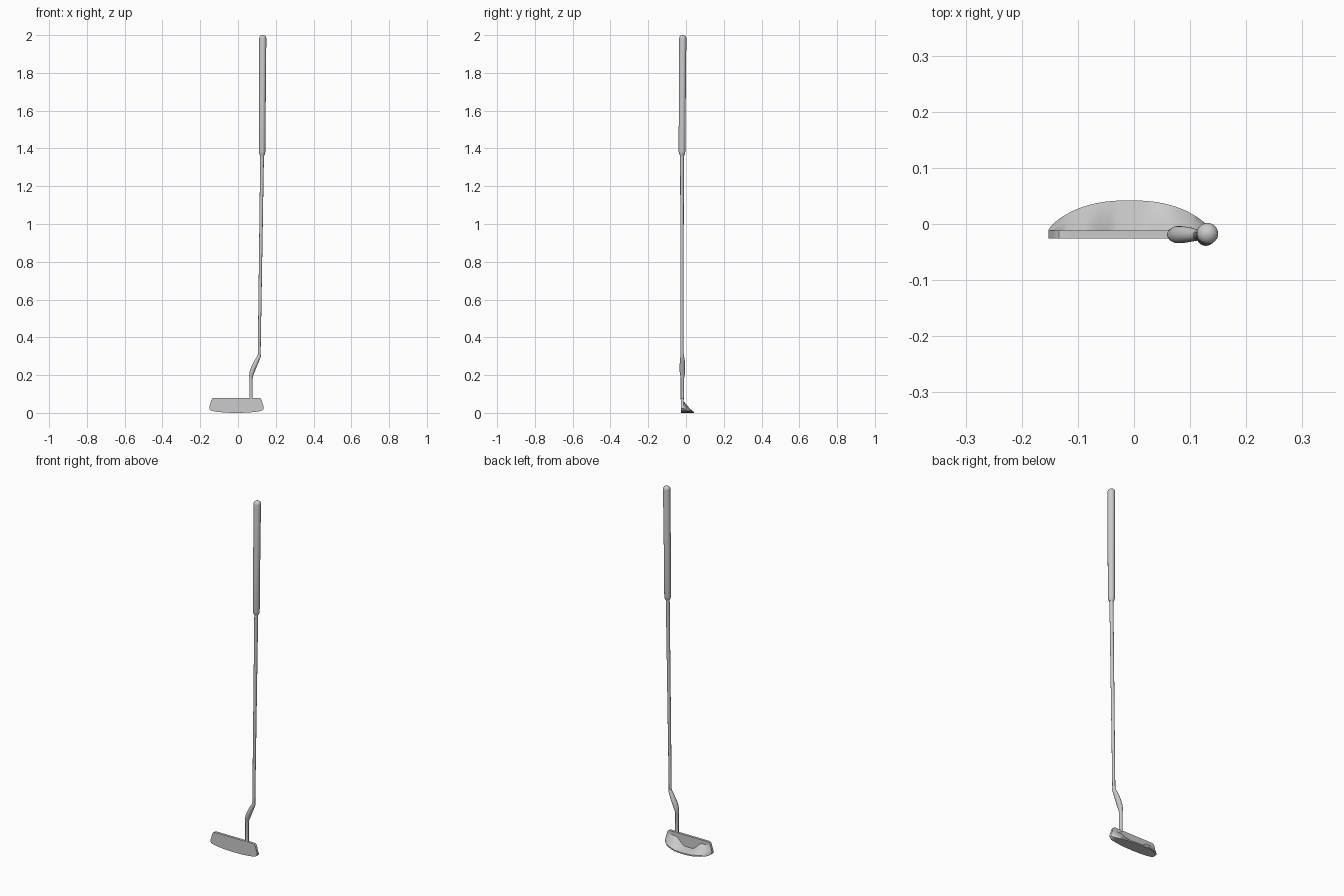
import bpy, bmesh, math

if "Cube" in bpy.data.objects:
    bpy.data.objects.remove(bpy.data.objects["Cube"])


def loft(name, rings, angle=35):
    """Skin closed rings of equal point count, capping both ends."""
    bm = bmesh.new()
    loops = [[bm.verts.new(p) for p in r] for r in rings]
    n = len(loops[0])
    for a, b in zip(loops, loops[1:]):
        for i in range(n):
            j = (i + 1) % n
            bm.faces.new((a[i], a[j], b[j], b[i]))
    bm.faces.new(loops[0])
    bm.faces.new(loops[-1])
    bmesh.ops.recalc_face_normals(bm, faces=bm.faces[:])
    me = bpy.data.meshes.new(name)
    bm.to_mesh(me)
    bm.free()
    ob = bpy.data.objects.new(name, me)
    bpy.context.collection.objects.link(ob)
    bpy.ops.object.select_all(action='DESELECT')
    bpy.context.view_layer.objects.active = ob
    ob.select_set(True)
    bpy.ops.object.shade_smooth_by_angle(angle=math.radians(angle))
    return ob


def tube(name, stations, n=24):
    """Stations are (x, y, z, radius_x, radius_y)."""
    return loft(name, [[(x + rx * math.cos(2 * math.pi * i / n),
                         y + ry * math.sin(2 * math.pi * i / n), z)
                        for i in range(n)] for x, y, z, rx, ry in stations])


def interp(table, x):
    for (x0, v0), (x1, v1) in zip(table, table[1:]):
        if x <= x1:
            return v0 + (v1 - v0) * (x - x0) / (x1 - x0)
    return table[-1][1]


# Head: upright striking blade with a scooped sole flange behind it
CX, HALF = -0.008, 0.144
TOP = [(0, .08), (.118, .08), (.126, .078), (.132, .071), (.144, .03)]
BOTTOM = [(0, 0), (.05, .001), (.1, .005), (.13, .010), (.139, .015), (.144, .022)]
FRONT, BACK = -0.026, -0.012
offsets = [HALF * i / 24 for i in range(23)] + [.135, .138, .141, .144]
offsets = [-u for u in reversed(offsets[1:])] + offsets
sections = []
for u in offsets:
    a, x = abs(u), CX + u
    top, bot = interp(TOP, a), interp(BOTTOM, a)
    rear = BACK + 0.002 + 0.052 * max(0, 1 - (a / HALF) ** 2.4) ** 0.8
    lip = bot + min(0.007, (top - bot) * 0.6)
    # Flange meets the blade low in the middle and high toward the ends
    t = min(1, max(0, (a - 0.02) / 0.065))
    join = 0.017 + 0.043 * t * t * (3 - 2 * t)
    join = max(lip, min(join, top - 0.004))
    mid = (BACK + rear) / 2
    sections.append([(x, FRONT, bot), (x, FRONT, top), (x, BACK, top),
                     (x, BACK, join), (x, mid, (join + lip) / 2),
                     (x, rear, lip), (x, rear, bot)])
loft("putter_head", sections, 30)

# Bent neck with a swollen knee
tube("neck", [(.069, -.019, .07, .009, .009), (.069, -.019, .185, .009, .009),
              (.070, -.019, .20, .011, .012), (.076, -.019, .222, .014, .015),
              (.087, -.019, .25, .014, .015), (.099, -.019, .275, .013, .013),
              (.111, -.020, .298, .010, .010), (.113, -.020, .31, .008, .008)])

# Tapered shaft
tube("shaft", [(.112, -.021, .295, .0075, .0075), (.128, -.021, 1.40, .010, .010)])

# Grip with tapered lower rim and domed cap
grip = [(.128, -.021, 1.362, .011, .011), (.128, -.021, 1.37, .015, .015),
        (.128, -.021, 1.385, .017, .018), (.129, -.020, 1.60, .0175, .018),
        (.131, -.017, 1.982, .019, .019)]
for k in range(1, 7):
    a = math.radians(14.5 * k)
    r = .019 * math.cos(a)
    grip.append((.131, -.017, 1.982 + .018 * math.sin(a), r, r))
tube("grip", grip, 32)
